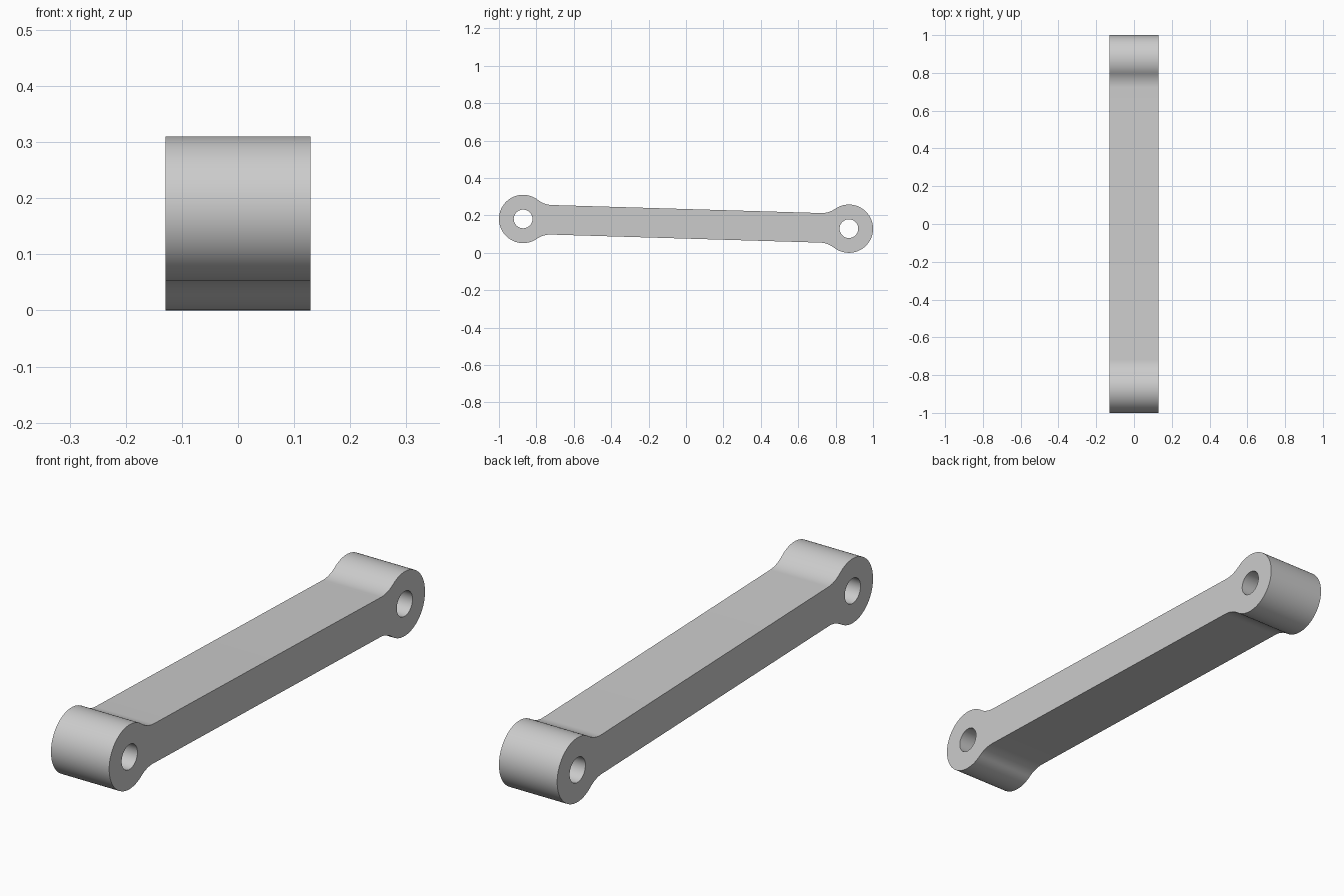
import bpy, bmesh, math
from mathutils import Matrix, Vector

cube = bpy.data.objects.get("Cube")
if cube:
    bpy.data.objects.remove(cube, do_unlink=True)

EYE_R, HOLE_R, FILLET_R = 0.129, 0.05, 0.129
HALF_BAR, HALF_WIDTH = 0.079, 0.129
RISE, RUN = -0.052, 1.742
TILT = math.atan2(RISE, RUN)
HALF_LEN = math.hypot(RISE, RUN) / 2


def arc(centre, radius, start, end, steps):
    return [(centre[0] + radius * math.cos(start + (end - start) * i / steps),
             centre[1] + radius * math.sin(start + (end - start) * i / steps))
            for i in range(steps + 1)]


# Quarter outline at one end: blend off the bar, then around the eye
offset = math.sqrt((EYE_R + FILLET_R) ** 2 - (HALF_BAR + FILLET_R) ** 2)
blend = math.atan2(HALF_BAR + FILLET_R, offset)
lower_fillet = arc((HALF_LEN - offset, -HALF_BAR - FILLET_R), FILLET_R,
                   math.pi / 2, blend, 12)
eye = arc((HALF_LEN, 0), EYE_R, blend - math.pi, math.pi - blend, 64)
upper_fillet = [(u, -v) for u, v in reversed(lower_fillet)]
half = lower_fillet + eye[1:-1] + upper_fillet
outline = half + [(-u, -v) for u, v in half]

# Side plate with two pin holes, filled and extruded across the width
bm = bmesh.new()
loops = [outline] + [arc((s * HALF_LEN, 0), HOLE_R, 0, 2 * math.pi, 40)[:-1] for s in (-1, 1)]
edges = []
for loop in loops:
    verts = [bm.verts.new((-HALF_WIDTH, u, v)) for u, v in loop]
    edges += [bm.edges.new((a, b)) for a, b in zip(verts, verts[1:] + verts[:1])]
bmesh.ops.triangle_fill(bm, use_beauty=True, edges=edges)
result = bmesh.ops.extrude_face_region(bm, geom=bm.faces[:], use_keep_orig=True)
moved = [g for g in result["geom"] if isinstance(g, bmesh.types.BMVert)]
bmesh.ops.translate(bm, verts=moved, vec=Vector((2 * HALF_WIDTH, 0, 0)))
bmesh.ops.recalc_face_normals(bm, faces=bm.faces[:])

# Tilt the link and set it on the ground
bmesh.ops.transform(bm, matrix=Matrix.Rotation(TILT, 4, 'X'), verts=bm.verts[:])
floor = min(v.co.z for v in bm.verts)
bmesh.ops.translate(bm, verts=bm.verts[:], vec=Vector((0, 0, -floor)))

mesh = bpy.data.meshes.new("link_arm")
bm.to_mesh(mesh)
bm.free()
link = bpy.data.objects.new("link_arm", mesh)
bpy.context.collection.objects.link(link)

# Plain grey finish
grey = bpy.data.materials.new("light_grey")
grey.use_nodes = True
colour = (0.6, 0.6, 0.6, 1)
grey.diffuse_color = colour
grey.node_tree.nodes["Principled BSDF"].inputs["Base Color"].default_value = colour
mesh.materials.append(grey)

bpy.ops.object.select_all(action='DESELECT')
link.select_set(True)
bpy.context.view_layer.objects.active = link
bpy.ops.object.shade_smooth_by_angle(angle=math.radians(30))
